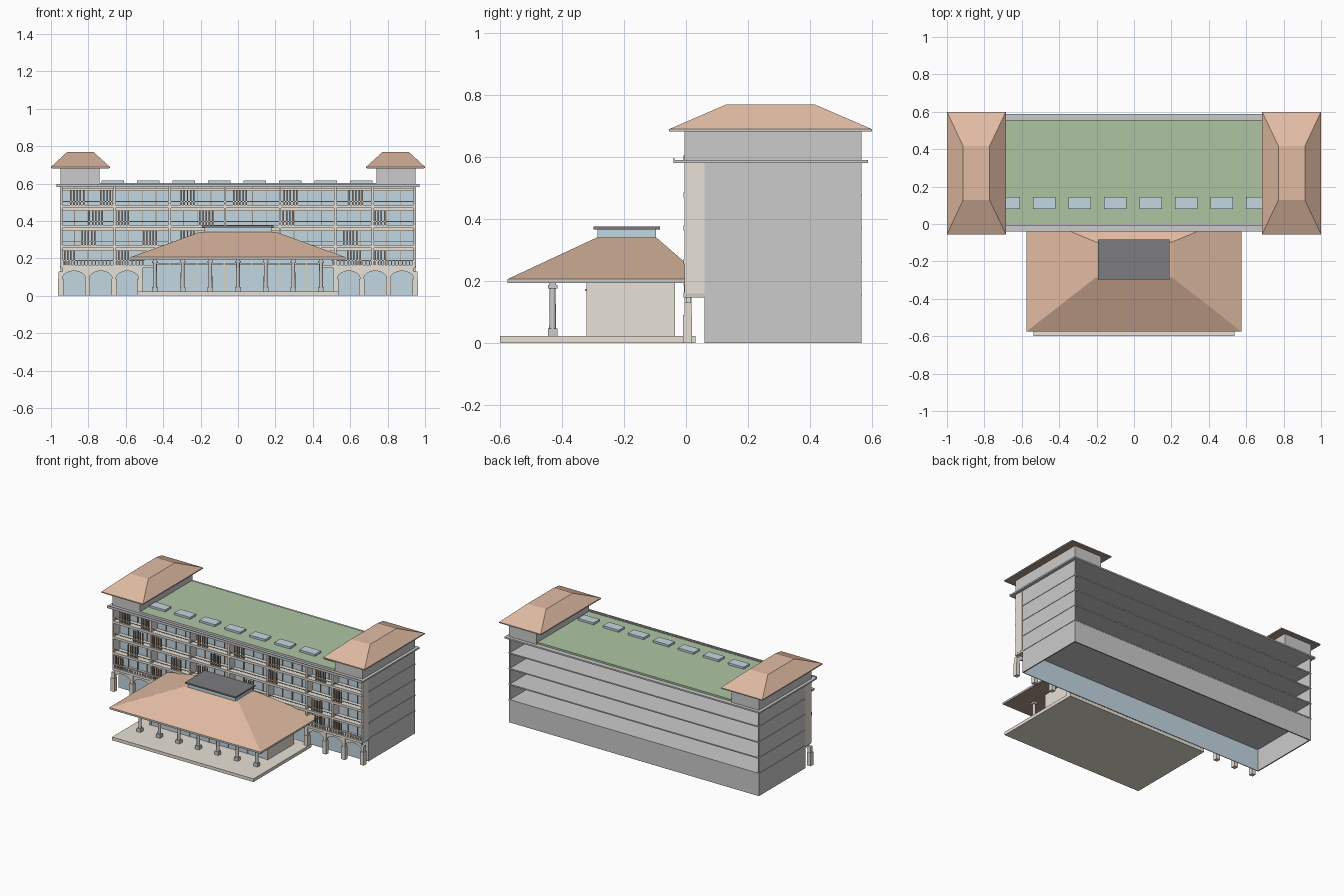
import bpy, bmesh, math
from mathutils import Matrix, Vector

if "Cube" in bpy.data.objects:
    bpy.data.objects.remove(bpy.data.objects["Cube"])


def mat(name, r, g, b):
    m = bpy.data.materials.new(name)
    m.diffuse_color = (r, g, b, 1)
    m.use_nodes = True
    m.node_tree.nodes["Principled BSDF"].inputs["Base Color"].default_value = m.diffuse_color
    return m


TILE = mat("terracotta", 0.76, 0.50, 0.37)
GLASS = mat("glass", 0.55, 0.68, 0.75)
STONE = mat("stone", 0.80, 0.76, 0.68)
GREEN = mat("grass", 0.42, 0.56, 0.36)
DARK = mat("dark_metal", 0.20, 0.20, 0.21)
WOOD = mat("wood", 0.33, 0.25, 0.19)
OCHRE = mat("ochre_frame", 0.74, 0.66, 0.48)
SOFFIT = mat("soffit_brown", 0.45, 0.33, 0.25)


def finish(bm, name, m=None):
    bmesh.ops.recalc_face_normals(bm, faces=bm.faces)
    me = bpy.data.meshes.new(name)
    bm.to_mesh(me)
    bm.free()
    ob = bpy.data.objects.new(name, me)
    bpy.context.collection.objects.link(ob)
    if m:
        me.materials.append(m)
    return ob


def boxes(name, items, m=None):
    """One object from boxes given as (x0, x1, y0, y1, z0, z1)."""
    bm = bmesh.new()
    for x0, x1, y0, y1, z0, z1 in items:
        c = Vector(((x0 + x1) / 2, (y0 + y1) / 2, (z0 + z1) / 2))
        bmesh.ops.create_cube(bm, size=1, matrix=Matrix.Translation(c) @ Matrix.Diagonal((x1 - x0, y1 - y0, z1 - z0, 1)))
    return finish(bm, name, m)


def hip(name, base, top, z0, z1):
    """Hipped roof between two rectangles (x0, x1, y0, y1)."""
    bm = bmesh.new()
    rings = []
    for (x0, x1, y0, y1), z in ((base, z0), (top, z1)):
        rings.append([bm.verts.new((x, y, z)) for x, y in ((x0, y0), (x1, y0), (x1, y1), (x0, y1))])
    a, b = rings
    for i in range(4):
        j = (i + 1) % 4
        bm.faces.new((a[i], a[j], b[j], b[i]))
    bm.faces.new(a)
    bm.faces.new(b)
    return finish(bm, name, TILE)


def both(x0, x1, *r):
    return [(x0, x1, *r), (-x1, -x0, *r)]


FLOORS = [0.15, 0.257, 0.365, 0.472]
BAYS = [-0.945, -0.66, -0.365, -0.07, 0.225, 0.52, 0.72, 0.945]

# Ground floor shell: open underneath, glass in front
boxes("ground_end_walls", both(0.942, 0.95, 0.06, 0.565, 0, 0.15))
boxes("ground_back_wall", [(-0.95, 0.95, 0.557, 0.565, 0, 0.15)])
boxes("front_glazing", [(-0.942, 0.942, 0.06, 0.065, 0, 0.58)], GLASS)

# Upper floors: slabs and end walls, open at the back
boxes("end_walls", both(0.942, 0.95, -0.005, 0.565, 0.147, 0.582))
boxes("floor_slabs", [(-0.953, 0.953, 0.065, 0.567, z, z + 0.008) for z in FLOORS])
boxes("balcony_slabs", [(-0.95, 0.95, -0.008, 0.062, z - 0.003, z + 0.013) for z in FLOORS], STONE)
boxes("roof_slab", [(-0.97, 0.97, -0.04, 0.587, 0.58, 0.59)])
boxes("roof_front_lip", [(-0.97, 0.97, -0.04, -0.037, 0.59, 0.597)])

# Facade piers, mullions, rails
boxes("facade_piers", [(x - 0.006, x + 0.006, -0.003, 0.06, 0.16, 0.58) for x in BAYS], STONE)
mull = []
for a, b in zip(BAYS, BAYS[1:]):
    n = 4 if b - a > 0.25 else 3
    mull += [(a + (b - a) * i / n - 0.002, a + (b - a) * i / n + 0.002, 0.054, 0.06, 0.16, 0.58) for i in range(1, n)]
boxes("window_mullions", mull, WOOD)
boxes("balcony_rails", [(-0.945, 0.945, -0.004, 0.0, z + 0.03, z + 0.034) for z in FLOORS[1:]], STONE)
boxes("facade_heads", [(-0.945, 0.945, 0.045, 0.06, z + 0.088, z + 0.105) for z in FLOORS], STONE)

# Slatted sun screens scattered over the floors
SCREENS = {
    3: (-0.86, -0.70, -0.27, 0.01, 0.28, 0.63),
    2: (-0.76, -0.62, -0.17, 0.26, 0.75),
    1: (-0.80, -0.47, -0.27, 0.08, 0.60),
    0: (-0.91, -0.62, 0.62, 0.75),
}
slats = []
for f, xs in SCREENS.items():
    for x in xs:
        for i in range(5):
            s = x - 0.034 + i * 0.017
            slats.append((s - 0.004, s + 0.004, -0.002, 0.004, FLOORS[f] + 0.014, FLOORS[f] + 0.092))
boxes("sun_screen_slats", slats, WOOD)

# First-floor balustrade above the arcade
bal = both(0.50, 0.945, -0.008, 0.0, 0.186, 0.191)
for i in range(23):
    bal += both(0.505 + i * 0.0195, 0.511 + i * 0.0195, -0.007, -0.001, 0.163, 0.187)
boxes("balustrade", bal, STONE)

# Arcade: piers and arched walls, three bays each side
PIERS = [0.522, 0.662, 0.805, 0.948]
items = []
for x in PIERS:
    items += both(x - 0.011, x + 0.011, -0.005, 0.018, 0, 0.147 if x < 0.9 else 0.13)
    items += both(x - 0.014, x + 0.014, -0.009, 0.02, 0, 0.09)
boxes("arcade_piers", items, STONE)
bm = bmesh.new()
for a, b in zip(PIERS, PIERS[1:]):
    a, b = a + 0.009, b - 0.009
    c, r = (a + b) / 2, (b - a) / 2
    arc = [(c + r * math.cos(math.pi * i / 14), 0.09 + 0.042 * math.sin(math.pi * i / 14)) for i in range(15)]
    for sx in (1, -1):
        # voussoir-like strip of quads from the arch up to the slab
        for (xa, za), (xb, zb) in zip(arc, arc[1:]):
            f = bm.faces.new([bm.verts.new((sx * x, 0.0, z)) for x, z in ((xa, za), (xb, zb), (xb, 0.147), (xa, 0.147))])
bmesh.ops.remove_doubles(bm, verts=bm.verts, dist=0.0001)
ext = bmesh.ops.extrude_face_region(bm, geom=bm.faces[:], use_keep_orig=True)
bmesh.ops.translate(bm, vec=(0, 0.014, 0), verts=[v for v in ext["geom"] if isinstance(v, bmesh.types.BMVert)])
finish(bm, "arcade_arches", STONE)

# Roof garden and skylights
boxes("roof_garden", [(-0.74, 0.74, 0.0, 0.555, 0.588, 0.602)], GREEN)
boxes("roof_kerb", [(-0.74, 0.74, -0.008, 0.0, 0.588, 0.604)])
boxes("skylights", [(-0.73 + i * 0.19, -0.61 + i * 0.19, 0.08, 0.145, 0.6, 0.616) for i in range(8)], GLASS)

# Corner towers with hipped roofs
for side, s in (("right", 1), ("left", -1)):
    def sx(x0, x1, *r):
        return (x0, x1, *r) if s > 0 else (-x1, -x0, *r)
    boxes(side + "_tower_walls", [sx(0.74, 0.95, -0.005, 0.565, 0.588, 0.683)])
    boxes(side + "_tower_eave", [sx(0.685, 1.0, -0.055, 0.6, 0.682, 0.689)])
    boxes(side + "_tower_soffit", [sx(0.69, 0.995, -0.05, 0.595, 0.681, 0.683)], SOFFIT)
    hip(side + "_tower_roof", sx(0.685, 1.0, -0.055, 0.6), sx(0.772, 0.914, 0.128, 0.417), 0.689, 0.768)

# Front pavilion: base, walls, glazing
boxes("pavilion_base", [(-0.538, 0.538, -0.6, 0.03, 0, 0.022)], STONE)
boxes("pavilion_side_walls", both(0.442, 0.45, -0.32, -0.035, 0.022, 0.195), STONE)
boxes("pavilion_glazing", [(-0.442, 0.442, -0.316, -0.312, 0.022, 0.195)], GLASS)
frame = [(x - 0.003, x + 0.003, -0.321, -0.314, 0.022, 0.195) for x in [-0.44 + i * 0.0733 for i in range(13)]]
frame.append((-0.445, 0.445, -0.325, -0.314, 0.168, 0.174))
boxes("pavilion_window_frames", frame, OCHRE)

# Pavilion roof, lantern and cap
boxes("pavilion_eave", [(-0.575, 0.575, -0.575, 0.059, 0.194, 0.206)])
boxes("pavilion_soffit", [(-0.568, 0.568, -0.568, 0.055, 0.193, 0.196)], SOFFIT)
hip("pavilion_roof", (-0.575, 0.575, -0.575, 0.059), (-0.205, 0.205, -0.287, -0.096), 0.206, 0.34)
boxes("lantern_glazing", [(-0.18, 0.18, -0.286, -0.097, 0.338, 0.367)], GLASS)
boxes("lantern_cap", [(-0.193, 0.19, -0.298, -0.084, 0.366, 0.376)], DARK)

# Pavilion columns: square base and cap, round shaft
blocks = []
bm = bmesh.new()
for i in range(7):
    x, y = -0.444 + i * 0.148, -0.43
    blocks += [(x - 0.015, x + 0.015, y - 0.015, y + 0.015, 0.022, 0.046),
               (x - 0.015, x + 0.015, y - 0.015, y + 0.015, 0.176, 0.187),
               (x - 0.011, x + 0.011, y - 0.011, y + 0.011, 0.187, 0.195)]
    bmesh.ops.create_cone(bm, cap_ends=True, segments=12, radius1=0.011, radius2=0.0095, depth=0.132,
                          matrix=Matrix.Translation((x, y, 0.111)))
boxes("column_bases_and_caps", blocks)
shafts = finish(bm, "column_shafts")
bpy.context.view_layer.objects.active = shafts
shafts.select_set(True)
bpy.ops.object.shade_smooth_by_angle()
